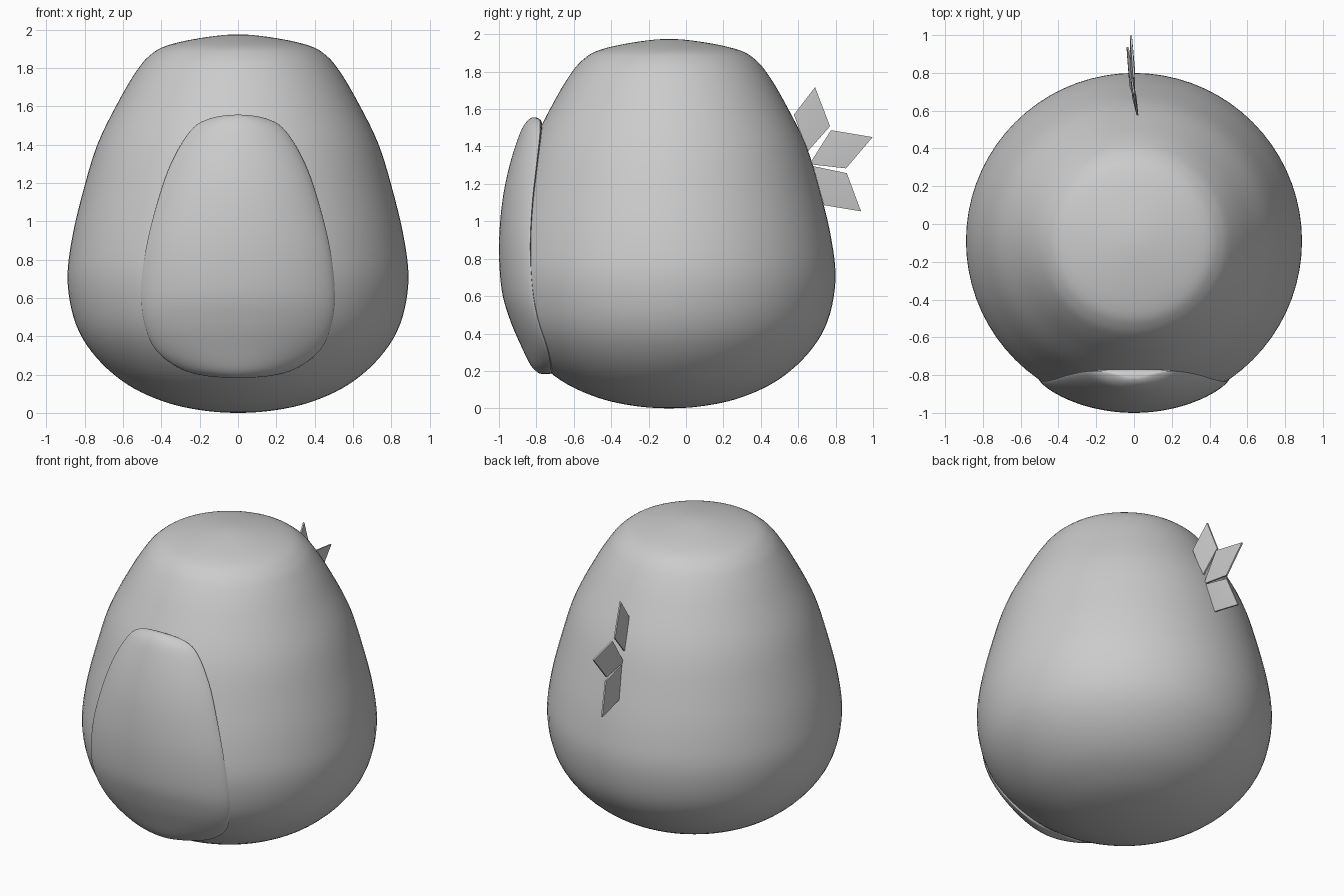
import bpy, bmesh, math
from mathutils import Vector

if "Cube" in bpy.data.objects:
    bpy.data.objects.remove(bpy.data.objects["Cube"])


def spline(rows, steps, mirror):
    """Catmull-Rom through rows; columns in mirror flip sign past the end poles."""
    flip = lambda r: tuple(-v if i in mirror else v for i, v in enumerate(r))
    p = [flip(rows[1])] + list(rows) + [flip(rows[-2])]
    out = []
    for k in range(1, len(p) - 2):
        for s in range(steps):
            t = s / steps
            out.append([0.5 * (2 * b + (c - a) * t + (2 * a - 5 * b + 4 * c - d) * t * t
                               + (3 * b - a - 3 * c + d) * t ** 3)
                        for a, b, c, d in zip(p[k - 1], p[k], p[k + 1], p[k + 2])])
    return out + [list(rows[-1])]


def finish(name, bm, angle):
    bmesh.ops.recalc_face_normals(bm, faces=bm.faces)
    me = bpy.data.meshes.new(name)
    bm.to_mesh(me)
    bm.free()
    ob = bpy.data.objects.new(name, me)
    bpy.context.collection.objects.link(ob)
    bpy.ops.object.select_all(action='DESELECT')
    ob.select_set(True)
    bpy.context.view_layer.objects.active = ob
    bpy.ops.object.shade_smooth_by_angle(angle=math.radians(angle))
    return ob


def loft(name, rings):
    """Skin closed rings; first and last entries are single pole points."""
    bm = bmesh.new()
    first, last = bm.verts.new(rings[0]), bm.verts.new(rings[-1])
    loops = [[bm.verts.new(c) for c in r] for r in rings[1:-1]]
    n = len(loops[0])
    for i in range(n):
        j = (i + 1) % n
        bm.faces.new((first, loops[0][i], loops[0][j]))
        bm.faces.new((last, loops[-1][j], loops[-1][i]))
        for a, b in zip(loops, loops[1:]):
            bm.faces.new((a[i], b[i], b[j], a[j]))
    return finish(name, bm, 60)


# Body: egg shape turned about a vertical axis (radius, z)
CY = -0.09
body = [(0, 0), (0.2, 0.015), (0.39, 0.06), (0.58, 0.15), (0.74, 0.29), (0.845, 0.46),
        (0.889, 0.68), (0.868, 0.9), (0.81, 1.15), (0.73, 1.41), (0.61, 1.65),
        (0.525, 1.79), (0.46, 1.865), (0.375, 1.915), (0.2, 1.955), (0, 1.975)]
prof = spline(body, 5, {0})
angles = [2 * math.pi * i / 72 for i in range(72)]
loft("body", [(0, CY, 0)]
     + [[(r * math.cos(a), CY + r * math.sin(a), z) for a in angles] for r, z in prof[1:-1]]
     + [(0, CY, prof[-1][1])])

# Belly patch: pillow lofted from (half width, z, front y, rim y)
belly = [(0, 0.185, -0.765, -0.745), (0.15, 0.19, -0.79, -0.73), (0.3, 0.23, -0.83, -0.725),
         (0.43, 0.33, -0.88, -0.745), (0.49, 0.47, -0.94, -0.79), (0.505, 0.63, -0.985, -0.82),
         (0.48, 0.86, -1.0, -0.833), (0.42, 1.1, -0.983, -0.822), (0.35, 1.3, -0.943, -0.8),
         (0.25, 1.47, -0.888, -0.782), (0.15, 1.535, -0.85, -0.785), (0, 1.556, -0.82, -0.815)]


def patch_ring(w, z, front, rim):
    ring = []
    for a in angles:
        s = math.sin(a)
        y = rim + (front - rim) * s ** 1.5 if s > 0 else rim - 0.012 * s
        ring.append((w * math.cos(a), y, z))
    return ring


rows = spline(belly, 5, {0})
loft("belly_patch", [(0, belly[0][2], belly[0][1])]
     + [patch_ring(*r) for r in rows[1:-1]]
     + [(0, belly[-1][2], belly[-1][1])])

# Tail: three thin, slightly domed feathers
feathers = [
    [(0.0, 0.69, 1.717), (-0.012, 0.77, 1.508), (0.0, 0.65, 1.372), (0.018, 0.577, 1.57)],
    [(0.0, 0.775, 1.487), (-0.016, 0.998, 1.45), (-0.012, 0.856, 1.283), (0.0, 0.66, 1.305)],
    [(0.0, 0.68, 1.295), (-0.01, 0.86, 1.257), (-0.035, 0.936, 1.053), (-0.02, 0.738, 1.086)],
]
for n, quad in enumerate(feathers, 1):
    bm = bmesh.new()
    mid = sum((Vector(c) for c in quad), Vector()) / 4
    sides = []
    for sx in (-1, 1):
        ring = [bm.verts.new(Vector(c) + Vector((sx * 0.005, 0, 0))) for c in quad]
        centre = bm.verts.new(mid + Vector((sx * 0.012, 0, 0)))
        for i in range(4):
            bm.faces.new((ring[i], ring[(i + 1) % 4], centre))
        sides.append(ring)
    for i in range(4):
        j = (i + 1) % 4
        bm.faces.new((sides[0][i], sides[0][j], sides[1][j], sides[1][i]))
    finish(f"tail_feather_{n}", bm, 40)
